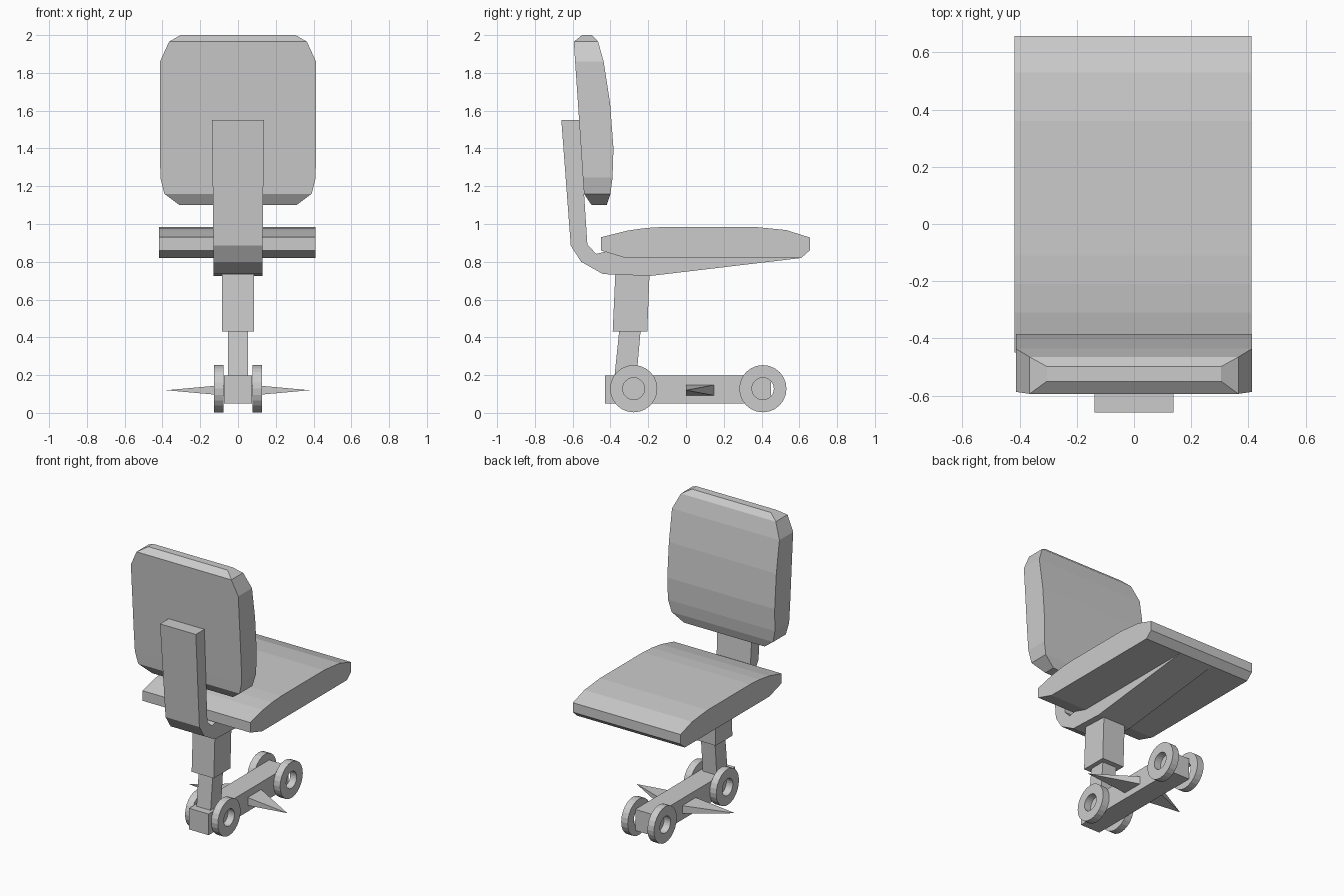
import bpy, bmesh
from math import sin, cos, pi

if "Cube" in bpy.data.objects:
    bpy.data.objects.remove(bpy.data.objects["Cube"])


def make(name, verts, faces):
    me = bpy.data.meshes.new(name)
    me.from_pydata(verts, [], faces)
    bm = bmesh.new()
    bm.from_mesh(me)
    bmesh.ops.recalc_face_normals(bm, faces=bm.faces)
    bm.to_mesh(me)
    bm.free()
    ob = bpy.data.objects.new(name, me)
    bpy.context.collection.objects.link(ob)
    return ob


def extrude_x(name, profile, x0, x1):
    """Extrude a (y, z) profile between two x positions."""
    n = len(profile)
    verts = [(x, y, z) for x in (x0, x1) for y, z in profile]
    faces = [tuple(range(n)), tuple(range(n, 2 * n))]
    faces += [(i, (i + 1) % n, n + (i + 1) % n, n + i) for i in range(n)]
    return make(name, verts, faces)


def loft_z(name, rows):
    """Stack rectangles given as (z, half width, y back, y front)."""
    verts, faces = [], []
    for z, w, yb, yf in rows:
        verts += [(-w, yb, z), (w, yb, z), (w, yf, z), (-w, yf, z)]
    for r in range(len(rows) - 1):
        for i in range(4):
            a, b = 4 * r + i, 4 * r + (i + 1) % 4
            faces.append((a, b, b + 4, a + 4))
    last = 4 * (len(rows) - 1)
    faces += [(0, 1, 2, 3), (last, last + 1, last + 2, last + 3)]
    return make(name, verts, faces)


def wheel(name, side, yc, zc=0.128, r=0.125, hole=0.058, sides=24):
    """Flat ring with an open hub, revolved around the x axis."""
    section = [(0.076, hole), (0.126, hole), (0.126, r), (0.076, r)]
    verts = [(side * x, yc + q * cos(2 * pi * k / sides), zc + q * sin(2 * pi * k / sides))
             for k in range(sides) for x, q in section]
    faces = []
    for k in range(sides):
        m = (k + 1) % sides
        for i in range(4):
            j = (i + 1) % 4
            faces.append((4 * k + i, 4 * k + j, 4 * m + j, 4 * m + i))
    return make(name, verts, faces)


# Seat cushion
extrude_x("seat", [(-0.45, 0.93), (-0.31, 0.965), (-0.21, 0.979), (-0.11, 0.985),
                   (0.36, 0.985), (0.53, 0.968), (0.657, 0.928), (0.657, 0.862),
                   (0.61, 0.82), (-0.32, 0.82), (-0.45, 0.86)], -0.418, 0.41)

# Backrest cushion
loft_z("backrest", [(1.10, 0.31, -0.50, -0.42), (1.16, 0.39, -0.54, -0.40),
                    (1.245, 0.411, -0.546, -0.389), (1.40, 0.413, -0.556, -0.384),
                    (1.64, 0.413, -0.572, -0.402), (1.86, 0.413, -0.587, -0.436),
                    (1.965, 0.365, -0.594, -0.465), (2.0, 0.305, -0.55, -0.498)])

# Curved bracket joining seat and backrest, slightly wider at its top
bracket = extrude_x("back_bracket", [(-0.66, 1.55), (-0.565, 1.55), (-0.522, 0.89),
                                     (-0.475, 0.842), (-0.40, 0.86), (0.55, 0.86),
                                     (0.61, 0.82), (-0.19, 0.725), (-0.44, 0.735),
                                     (-0.555, 0.80), (-0.61, 0.885)], -0.13, 0.13)
for v in bracket.data.vertices:
    if v.co.z > 1.2:
        v.co.x *= 1.06

# Leaning two-stage post
loft_z("post_sleeve", [(0.432, 0.085, -0.388, -0.205), (0.74, 0.085, -0.374, -0.193)])
loft_z("post_inner", [(0.18, 0.054, -0.38, -0.263), (0.45, 0.054, -0.352, -0.239)])

# Base beam
loft_z("base_beam", [(0.05, 0.075, -0.43, 0.45), (0.197, 0.075, -0.43, 0.45)])

# Wheels and swept side spikes
for side, label in ((-1, "left"), (1, "right")):
    wheel("rear_wheel_" + label, side, -0.277)
    wheel("front_wheel_" + label, side, 0.407)
    base = [(side * 0.07, y, z) for y, z in ((0, 0.092), (0.15, 0.092), (0.15, 0.148), (0, 0.148))]
    make("spike_" + label, base + [(side * 0.38, 0.0, 0.12)],
         [(0, 1, 2, 3), (0, 1, 4), (1, 2, 4), (2, 3, 4), (3, 0, 4)])
